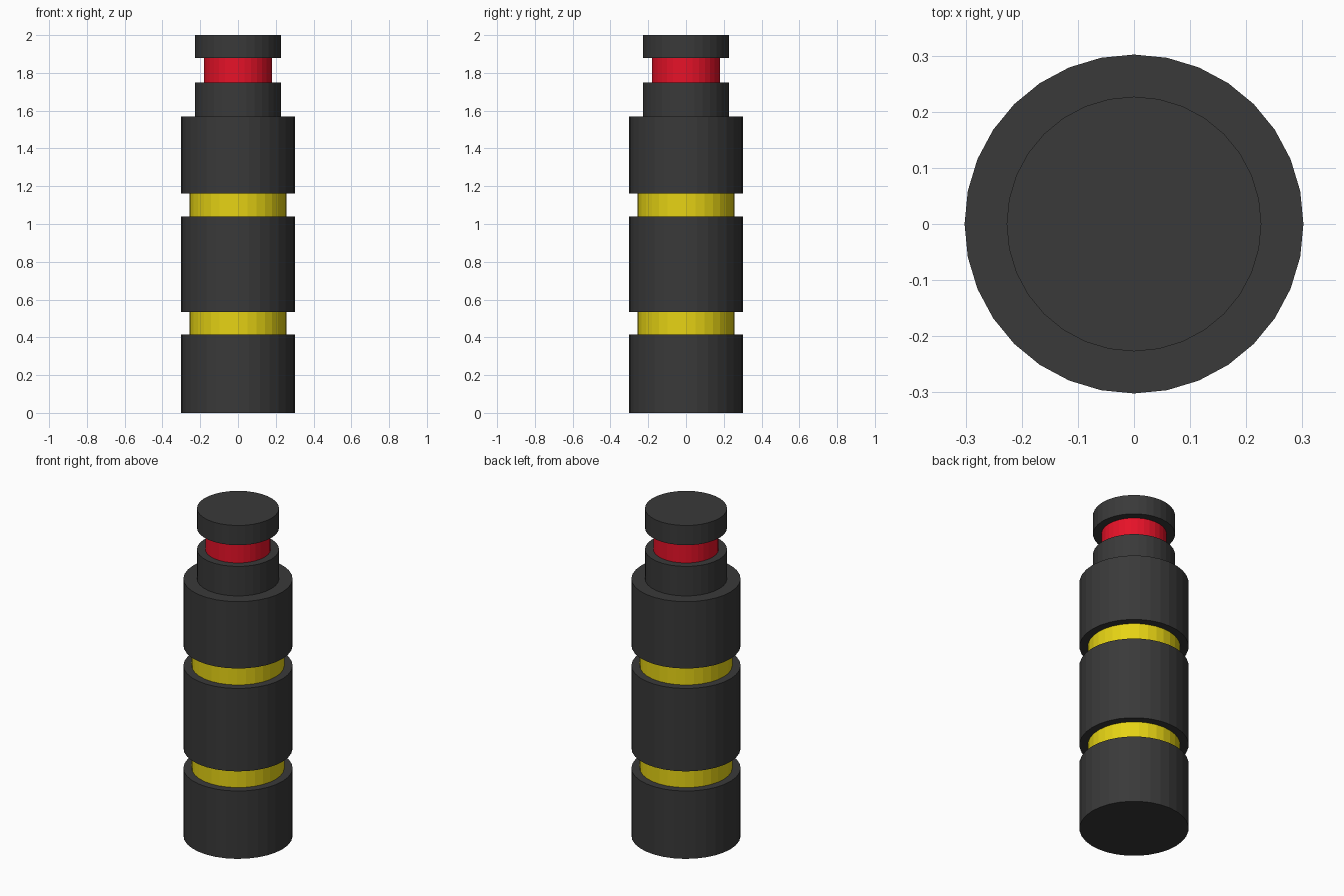
import bpy

cube = bpy.data.objects.get("Cube")
if cube:
    bpy.data.objects.remove(cube, do_unlink=True)


def make_material(name, rgb):
    mat = bpy.data.materials.new(name)
    mat.use_nodes = True
    color = (*rgb, 1.0)
    mat.diffuse_color = color
    mat.node_tree.nodes["Principled BSDF"].inputs["Base Color"].default_value = color
    return mat


charcoal = make_material("charcoal", (0.041, 0.041, 0.041))
yellow = make_material("yellow", (0.79, 0.65, 0.007))
red = make_material("red", (0.79, 0.006, 0.021))


def drum(name, radius, bottom, top, mat):
    """Flat-sided upright cylinder between two heights."""
    bpy.ops.mesh.primitive_cylinder_add(
        vertices=32, radius=radius, depth=top - bottom,
        location=(0, 0, (bottom + top) / 2))
    obj = bpy.context.object
    obj.name = name
    obj.data.name = name
    obj.data.materials.append(mat)
    return obj


BODY, BAND, NECK, RING = 0.302, 0.256, 0.227, 0.181

# Wide body sections with recessed yellow bands between them
drum("lower_body", BODY, 0.0, 0.414, charcoal)
drum("lower_band", BAND, 0.414, 0.534, yellow)
drum("middle_body", BODY, 0.534, 1.04, charcoal)
drum("upper_band", BAND, 1.04, 1.162, yellow)
drum("upper_body", BODY, 1.162, 1.57, charcoal)

# Narrow neck, recessed red ring and cap
drum("neck", NECK, 1.57, 1.75, charcoal)
drum("red_ring", RING, 1.75, 1.88, red)
drum("cap", NECK, 1.88, 2.0, charcoal)
